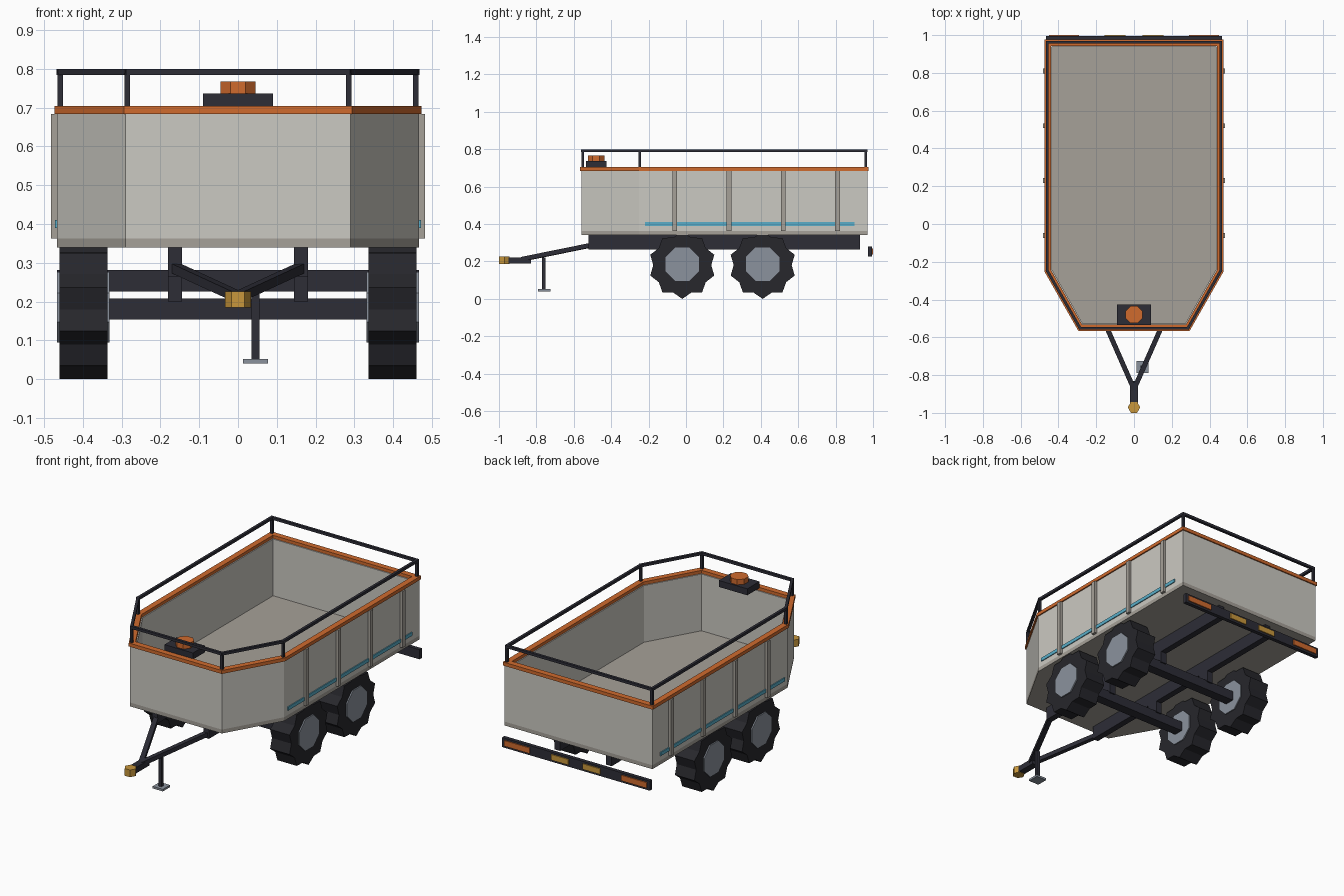
import bpy, bmesh, math
from mathutils import Vector

if "Cube" in bpy.data.objects:
    bpy.data.objects.remove(bpy.data.objects["Cube"])


def material(name, r, g, b):
    m = bpy.data.materials.new(name)
    m.diffuse_color = (r, g, b, 1)
    m.use_nodes = True
    m.node_tree.nodes["Principled BSDF"].inputs["Base Color"].default_value = m.diffuse_color
    return m


WALL = material("light_grey_panel", .60, .585, .54)
TRIM = material("warm_grey_trim", .38, .355, .315)
ORANGE = material("orange", .63, .145, .027)
DARK = material("dark_frame", .026, .026, .037)
TIRE = material("tire_black", .020, .020, .025)
STEEL = material("steel_grey", .26, .29, .34)
CYAN = material("cyan_stripe", .10, .42, .58)
GOLD = material("gold", .58, .31, .045)


def finish(name, bm, mat):
    bmesh.ops.recalc_face_normals(bm, faces=bm.faces[:])
    me = bpy.data.meshes.new(name)
    bm.to_mesh(me)
    bm.free()
    me.materials.append(mat)
    ob = bpy.data.objects.new(name, me)
    bpy.context.collection.objects.link(ob)
    return ob


def box(name, x0, x1, y0, y1, z0, z1, mat):
    bm = bmesh.new()
    bmesh.ops.create_cube(bm, size=1)
    for v in bm.verts:
        v.co = ((x0 + x1) / 2 + v.co.x * (x1 - x0),
                (y0 + y1) / 2 + v.co.y * (y1 - y0),
                (z0 + z1) / 2 + v.co.z * (z1 - z0))
    return finish(name, bm, mat)


def beam(name, a, b, w, h, mat):
    """Rectangular bar between two points, kept upright."""
    a, b = Vector(a), Vector(b)
    d = (b - a).normalized()
    side = d.cross(Vector((0, 0, 1))).normalized()
    up = side.cross(d)
    bm = bmesh.new()
    bmesh.ops.create_cube(bm, size=1)
    for v in bm.verts:
        c = v.co.copy()
        v.co = (a + b) / 2 + d * c.x * (b - a).length + side * c.y * w + up * c.z * h
    return finish(name, bm, mat)


def prism(name, pts, direction, mat):
    """Extrude a closed 3D outline along a direction."""
    bm = bmesh.new()
    f = bm.faces.new([bm.verts.new(p) for p in pts])
    new = bmesh.ops.extrude_face_region(bm, geom=[f])["geom"]
    bmesh.ops.translate(bm, vec=direction,
                        verts=[v for v in new if isinstance(v, bmesh.types.BMVert)])
    return finish(name, bm, mat)


# Plan outline of the tub, counter-clockwise
OUTLINE = [Vector(p) for p in ((-.29, -.56), (.29, -.56), (.467, -.25),
                               (.467, .97), (-.467, .97), (-.467, -.25))]


def inset(d):
    """Outline moved inward by d."""
    out = []
    for i, p in enumerate(OUTLINE):
        e1 = (p - OUTLINE[i - 1]).normalized()
        e2 = (OUTLINE[(i + 1) % 6] - p).normalized()
        n1, n2 = Vector((-e1.y, e1.x)), Vector((-e2.y, e2.x))
        out.append(p + (n1 + n2) * d / (1 + n1.dot(n2)))
    return out


def ring(name, d_out, d_in, z0, z1, mat):
    bm = bmesh.new()
    loops = [[bm.verts.new((p.x, p.y, z)) for p in inset(d)]
             for d, z in ((d_out, z0), (d_out, z1), (d_in, z1), (d_in, z0))]
    for k in range(4):
        a, b = loops[k], loops[(k + 1) % 4]
        for i in range(6):
            j = (i + 1) % 6
            bm.faces.new((a[i], a[j], b[j], b[i]))
    return finish(name, bm, mat)


# Tub: floor, walls, rim
prism("tub_floor", [(p.x, p.y, .34) for p in OUTLINE], (0, 0, .022), TRIM)
ring("tub_walls", 0, .033, .362, .686, WALL)
ring("tub_rim", -.007, .027, .684, .704, ORANGE)

# Guard rail and posts
corners = inset(.008)
for i, p in enumerate(corners):
    q = corners[(i + 1) % 6]
    ext = (q - p).normalized() * .006
    beam("guard_rail", (*(p - ext), .792), (*(q + ext), .792), .015, .015, DARK)
    box("guard_post", p.x - .007, p.x + .007, p.y - .007, p.y + .007, .70, .79, DARK)

# Side ribs and stripes
for s in (-1, 1):
    for y in (-.06, .23, .52, .81):
        box("side_rib", *sorted((s * .462, s * .482)), y - .013, y + .013, .362, .684, TRIM)
    box("side_stripe", *sorted((s * .465, s * .472)), -.22, .90, .39, .41, CYAN)

# Beacon on the front edge
box("beacon_base", -.09, .09, -.535, -.425, .700, .737, DARK)
prism("beacon", [(.049 * math.cos(math.radians(22.5 + 45 * i)),
                  -.48 + .049 * math.sin(math.radians(22.5 + 45 * i)), .735)
                 for i in range(8)], (0, 0, .032), ORANGE)

# Chassis rails, axles, hangers, drawbar arms
for s in (-1, 1):
    box("chassis_rail", s * .163 - .018, s * .163 + .018, -.52, .93, .265, .342, DARK)
    beam("drawbar_arm", (s * .165, -.50, .288), (0, -.875, .212), .026, .024, DARK)
for y in (-.02, .41):
    box("axle", -.36, .36, y - .028, y + .028, .153, .208, DARK)
    for s in (-1, 1):
        box("axle_hanger", s * .163 - .018, s * .163 + .018, y - .035, y + .035, .20, .27, DARK)

# Wheels: ten-lug tires with octagonal hubs
for y in (-.02, .41):
    for s in (-1, 1):
        lugs = []
        for i in range(20):
            a, r = math.radians(18 * i), (.155 if i % 2 else .18)
            lugs.append((s * .337, y + r * math.sin(a), .18 - r * math.cos(a)))
        prism("tire", lugs, (s * .123, 0, 0), TIRE)
        hub = [(s * .331, y + .098 * math.sin(math.radians(22.5 + 45 * i)),
                .185 + .098 * math.cos(math.radians(22.5 + 45 * i))) for i in range(8)]
        prism("wheel_hub", hub, (s * .136, 0, 0), STEEL)

# Tongue, hitch and support jack
box("tongue", -.02, .02, -.955, -.83, .188, .222, DARK)
prism("hitch", [(.033 * math.cos(math.radians(60 * i)),
                 -.971 + .033 * math.sin(math.radians(60 * i)), .185)
                for i in range(6)], (0, 0, .041), GOLD)
box("jack_post", .035, .055, -.77, -.75, .045, .222, DARK)
box("jack_foot", .013, .078, -.79, -.725, .04, .052, STEEL)

# Rear bumper with lamps
box("rear_bumper", -.467, .467, .972, .994, .226, .281, DARK)
for s in (-1, 1):
    box("tail_lamp", *sorted((s * .29, s * .45)), .992, 1.0, .238, .270, ORANGE)
    box("marker_lamp", *sorted((s * .045, s * .155)), .992, 1.0, .238, .270, GOLD)
